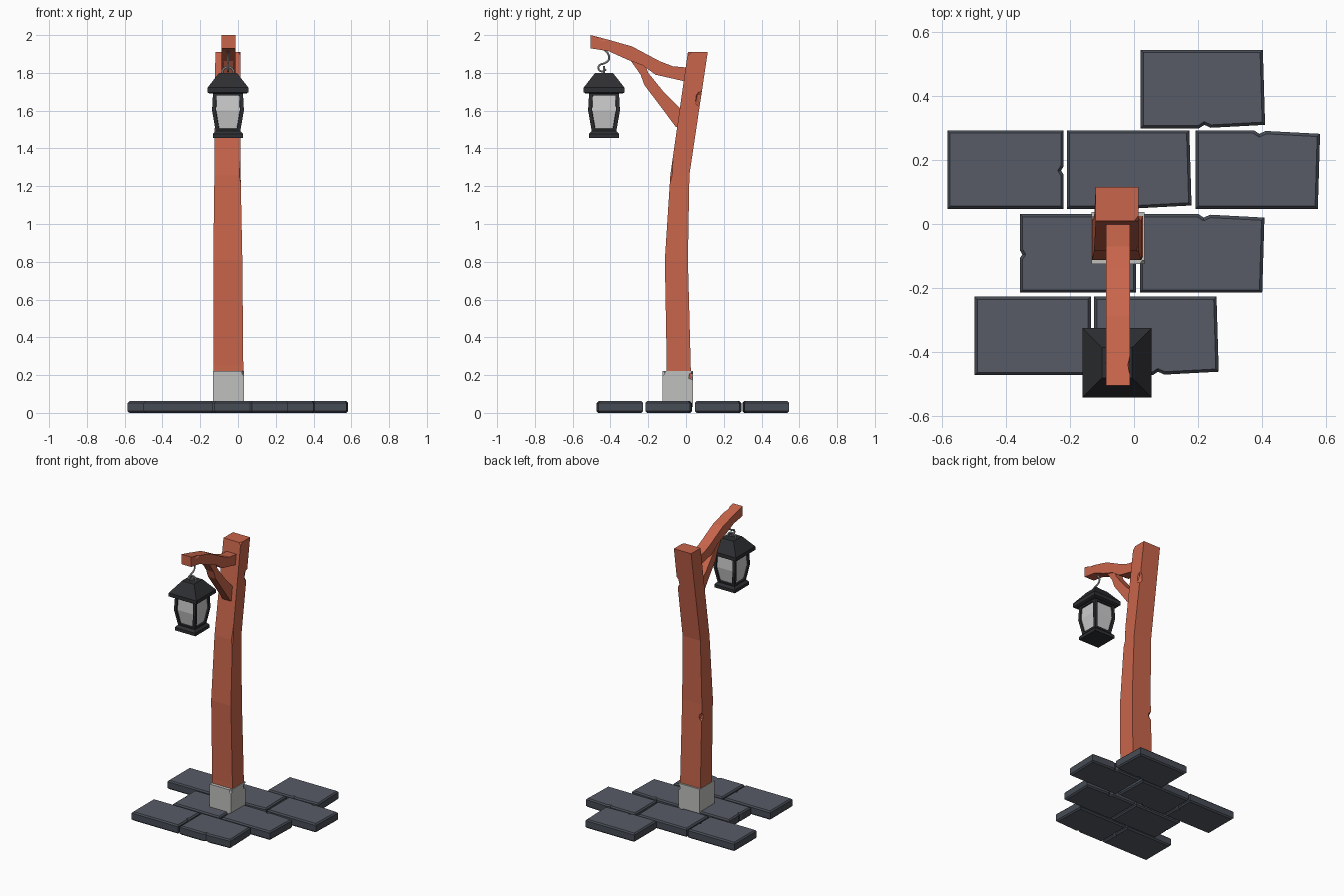
import bpy, bmesh
from math import pi
from mathutils import Vector

old = bpy.data.objects.get("Cube")
if old:
    bpy.data.objects.remove(old, do_unlink=True)


def material(name, *rgb):
    m = bpy.data.materials.new(name)
    m.use_nodes = True
    m.diffuse_color = (*rgb, 1)
    m.node_tree.nodes["Principled BSDF"].inputs["Base Color"].default_value = (*rgb, 1)
    return m


WOOD = material("red brown wood", .58, .13, .07)
STONE = material("light stone", .53, .53, .52)
SLATE = material("slate paving", .095, .105, .13)
EDGE = material("dark slate edge", .062, .072, .09)
IRON = material("black iron", .027, .028, .032)
GLASS = material("frosted glass", .6, .6, .6)
STEEL = material("bare steel", .42, .42, .42)


def finish(name, bm, *mats):
    bmesh.ops.recalc_face_normals(bm, faces=bm.faces)
    me = bpy.data.meshes.new(name)
    bm.to_mesh(me)
    bm.free()
    for m in mats:
        me.materials.append(m)
    ob = bpy.data.objects.new(name, me)
    bpy.context.collection.objects.link(ob)
    return ob


def loft(rings):
    """Closed four-sided body from (z, x0, x1, y0, y1) sections."""
    bm = bmesh.new()
    loops = [[bm.verts.new((x, y, z)) for x, y in ((a, c), (b, c), (b, d), (a, d))]
             for z, a, b, c, d in rings]
    bm.faces.new(loops[0])
    bm.faces.new(loops[-1])
    for lo, hi in zip(loops, loops[1:]):
        for i in range(4):
            j = (i + 1) % 4
            bm.faces.new((lo[i], lo[j], hi[j], hi[i]))
    return bm


def prism(points, to_3d, depth):
    """Extrude a flat outline along the depth vector."""
    bm = bmesh.new()
    face = bm.faces.new([bm.verts.new(to_3d(*p)) for p in points])
    top = bmesh.ops.extrude_face_region(bm, geom=[face])["geom"]
    bmesh.ops.translate(bm, vec=Vector(depth),
                        verts=[v for v in top if isinstance(v, bmesh.types.BMVert)])
    return bm


def chip(ob, loc, scale):
    """Knock a faceted nick out of an edge."""
    bpy.ops.mesh.primitive_ico_sphere_add(subdivisions=1, radius=1, location=loc)
    cutter = bpy.context.object
    cutter.scale = scale
    cutter.hide_render = True
    mod = ob.modifiers.new("chip", 'BOOLEAN')
    mod.operation = 'DIFFERENCE'
    mod.object = cutter
    bpy.context.view_layer.objects.active = ob
    bpy.ops.object.modifier_apply(modifier=mod.name)
    bpy.data.objects.remove(cutter, do_unlink=True)


# Paving: a plain slab with a side nick and a wider slab with a worn long edge
PLAIN = [(-.182, -.123), (.182, -.123), (.182, -.015), (.174, -.003),
         (.182, .01), (.182, .123), (-.182, .123)]
WORN = [(-.195, .123), (.188, .123), (.195, -.112), (.025, -.121),
        (.005, -.112), (-.012, -.123), (-.195, -.123)]
slabs = [(WORN, .215, .422, 1, 1),
         (PLAIN, -.402, .17, 1, 1), (WORN, -.015, .17, 1, 1), (WORN, .387, .17, 1, -1),
         (PLAIN, -.175, -.092, -1, 1), (WORN, .213, -.092, 1, -1),
         (PLAIN, -.317, -.35, 1, 1), (WORN, .07, -.35, 1, 1)]
for n, (outline, cx, cy, sx, sy) in enumerate(slabs, 1):
    bm = prism(outline, lambda x, y: (cx + sx * x, cy + sy * y, 0), (0, 0, .062))
    bmesh.ops.recalc_face_normals(bm, faces=bm.faces)
    rim = [e for e in bm.edges
           if abs(e.verts[0].co.z - e.verts[1].co.z) < .001 or e.calc_length() > .1]
    bmesh.ops.bevel(bm, geom=rim, offset=.009, segments=1, affect='EDGES')
    bm.normal_update()
    for f in bm.faces:
        f.material_index = 0 if abs(f.normal.z) > .9 else 1
    finish(f"paving_slab_{n}", bm, SLATE, EDGE)

# Stone foot
foot = finish("stone_foot", loft([(.03, -.133, .033, -.125, .037),
                                  (.222, -.133, .033, -.125, .037)]), STONE)
chip(foot, (.038, .035, .195), (.02, .025, .025))
chip(foot, (.035, -.127, .22), (.018, .018, .03))

# Leaning timber post
post = finish("post", loft([(.1, -.13, .028, -.105, .027),
                            (.25, -.13, .028, -.102, .025),
                            (.81, -.131, .023, -.112, .01),
                            (1.26, -.125, .014, -.083, .018),
                            (1.91, -.12, .014, .01, .115)]), WOOD)
chip(post, (-.135, .02, .72), (.03, .03, .035))
chip(post, (.02, .075, 1.66), (.025, .03, .05))
chip(post, (.025, -.085, 1.33), (.022, .022, .16))
chip(post, (.02, .01, 1.93), (.02, .02, .05))

# Bracket arm and its brace, drawn as side profiles
ARM = [(-.505, 1.93), (-.505, 2), (-.42, 1.978), (-.286, 1.94), (-.14, 1.862),
       (-.07, 1.835), (.04, 1.825), (.04, 1.745), (-.05, 1.765), (-.16, 1.79),
       (-.23, 1.84), (-.31, 1.87), (-.41, 1.915)]
BRACE = [(-.3, 1.875), (-.215, 1.84), (-.2, 1.80), (-.115, 1.695), (-.03, 1.61),
         (-.01, 1.5), (-.055, 1.515), (-.14, 1.63), (-.22, 1.735), (-.24, 1.79)]
arm = finish("bracket_arm", prism(ARM, lambda y, z: (-.087, y, z), (.075, 0, 0)), WOOD)
chip(arm, (-.008, -.44, 1.99), (.012, .04, .03))
finish("bracket_brace", prism(BRACE, lambda y, z: (-.08, y, z), (.06, 0, 0)), WOOD)

# Lantern: square sections around one axis
LX, LY = -.053, -.434


def square(*sections):
    return loft([(z, LX - h, LX + h, LY - h, LY + h) for z, h in sections])


finish("lantern_base", square((1.455, .08), (1.476, .08), (1.492, .066)), IRON)
finish("lantern_roof", square((1.692, .1), (1.697, .108), (1.722, .108), (1.8, .047)), IRON)
body = square((1.485, .064), (1.6, .084), (1.7, .079))
bmesh.ops.recalc_face_normals(body, faces=body.faces)
sides = [[f for f in body.faces if f.normal.dot(d) > .8]
         for d in (Vector((1, 0, 0)), Vector((-1, 0, 0)), Vector((0, 1, 0)), Vector((0, -1, 0)))]
for panes in sides:
    bmesh.ops.inset_region(body, faces=panes, thickness=.019, use_even_offset=True)
    bmesh.ops.inset_region(body, faces=panes, thickness=.002, depth=-.009)
    for f in panes:
        f.material_index = 1
finish("lantern_body", body, IRON, GLASS)

# Staple on the roof and the hook it hangs from
bpy.ops.mesh.primitive_torus_add(location=(LX, LY, 1.802), rotation=(pi / 2, 0, 0),
                                 major_radius=.03, minor_radius=.006,
                                 major_segments=16, minor_segments=6)
staple = bpy.context.object
staple.name = "roof_staple"
staple.data.materials.append(STEEL)

HOOK = [(0, 1.925), (.022, 1.9), (.026, 1.872), (.005, 1.852), (-.022, 1.842),
        (-.03, 1.822), (-.012, 1.808), (.012, 1.818)]
curve = bpy.data.curves.new("hook", 'CURVE')
curve.dimensions = '3D'
curve.bevel_depth = .006
curve.bevel_resolution = 1
curve.resolution_u = 4
curve.use_fill_caps = True
spline = curve.splines.new('BEZIER')
spline.bezier_points.add(len(HOOK) - 1)
for p, (dy, z) in zip(spline.bezier_points, HOOK):
    p.co = (LX, LY + dy, z)
    p.handle_left_type = p.handle_right_type = 'AUTO'
curve.materials.append(STEEL)
hook = bpy.data.objects.new("hook", curve)
bpy.context.collection.objects.link(hook)
bpy.ops.object.select_all(action='DESELECT')
hook.select_set(True)
bpy.context.view_layer.objects.active = hook
bpy.ops.object.convert(target='MESH')
staple.select_set(True)
bpy.ops.object.shade_smooth_by_angle()
